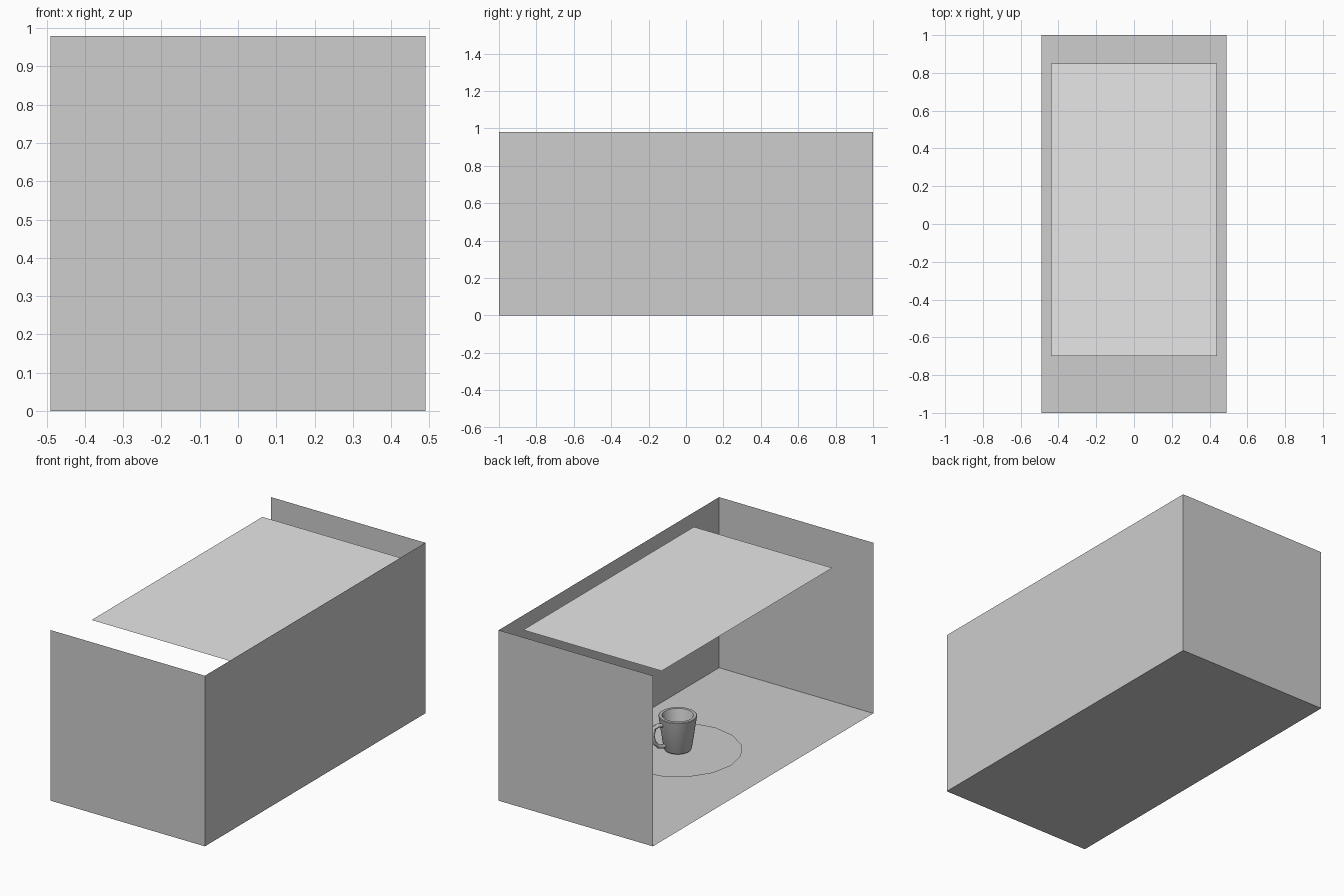
import bpy, bmesh, math
from mathutils import Vector

if "Cube" in bpy.data.objects:
    bpy.data.objects.remove(bpy.data.objects["Cube"])


def material(name, v):
    m = bpy.data.materials.new(name)
    m.diffuse_color = (v, v, v, 1)
    m.use_nodes = True
    m.node_tree.nodes["Principled BSDF"].inputs["Base Color"].default_value = m.diffuse_color
    return m


WALL = material("wall_grey", 0.61)
PANEL = material("panel_light_grey", 0.8)
MUG = material("mug_grey", 0.5)


def mesh_object(name, bm, mat):
    me = bpy.data.meshes.new(name)
    bm.to_mesh(me)
    bm.free()
    ob = bpy.data.objects.new(name, me)
    bpy.context.collection.objects.link(ob)
    me.materials.append(mat)
    return ob


def sheet(name, points, mat):
    bm = bmesh.new()
    bm.faces.new([bm.verts.new(p) for p in points])
    return mesh_object(name, bm, mat)


def flat(name, x, y0, y1, z, mat):
    return sheet(name, [(-x, y0, z), (x, y0, z), (x, y1, z), (-x, y1, z)], mat)


def smooth(ob):
    bpy.ops.object.select_all(action='DESELECT')
    ob.select_set(True)
    bpy.context.view_layer.objects.active = ob
    bpy.ops.object.shade_smooth_by_angle(angle=math.radians(40))


# Room: floor and three thin walls, open on the left and at the top
W, H = 0.49, 0.98
flat("floor", W, -1, 1, 0, WALL)
sheet("front_wall", [(-W, -1, 0), (W, -1, 0), (W, -1, H), (-W, -1, H)], WALL)
sheet("back_wall", [(W, 1, 0), (-W, 1, 0), (-W, 1, H), (W, 1, H)], WALL)
sheet("right_wall", [(W, -1, 0), (W, 1, 0), (W, 1, H), (W, -1, H)], WALL)

# Overhead panel
flat("ceiling_panel", 0.44, -0.70, 0.85, 0.937, PANEL)

# Round base sheet under the mug
C = Vector((0, 0.075, 0.07))
bm = bmesh.new()
bmesh.ops.create_circle(bm, cap_ends=True, segments=16, radius=0.338)
disc = mesh_object("round_base", bm, WALL)
disc.location = C

# Mug body: lathed profile, outside up and inside down
profile = [(0, 0), (0.062, 0), (0.069, 0.003), (0.074, 0.012), (0.1, 0.188),
           (0.101, 0.194), (0.098, 0.197), (0.082, 0.197), (0.079, 0.193),
           (0.062, 0.03), (0.054, 0.02), (0, 0.018)]
bm = bmesh.new()
verts = [bm.verts.new((r, 0, z)) for r, z in profile]
edges = [bm.edges.new(p) for p in zip(verts, verts[1:])]
bmesh.ops.spin(bm, geom=verts + edges, axis=(0, 0, 1), cent=(0, 0, 0),
               steps=32, angle=math.tau)
bmesh.ops.remove_doubles(bm, verts=bm.verts, dist=1e-5)
bmesh.ops.recalc_face_normals(bm, faces=bm.faces)
mug = mesh_object("mug_body", bm, MUG)
mug.location = C + Vector((0, 0, 0.003))
smooth(mug)

# Mug handle: round section swept along a curved path
path = [(0.088, 0.158), (0.115, 0.165), (0.142, 0.152), (0.152, 0.115),
        (0.142, 0.072), (0.115, 0.043), (0.074, 0.036)]
pts = [Vector((r, 0, z)) for r, z in path]
bm = bmesh.new()
rings = []
for i, p in enumerate(pts):
    t = (pts[min(i + 1, len(pts) - 1)] - pts[max(i - 1, 0)]).normalized()
    n = Vector((0, 1, 0)).cross(t)
    rings.append([bm.verts.new(p + 0.011 * (n * math.cos(a) + Vector((0, 1.1 * math.sin(a), 0))))
                  for a in [k * math.tau / 10 for k in range(10)]])
for a, b in zip(rings, rings[1:]):
    for k in range(10):
        j = (k + 1) % 10
        bm.faces.new((a[k], a[j], b[j], b[k]))
bmesh.ops.recalc_face_normals(bm, faces=bm.faces)
handle = mesh_object("mug_handle", bm, MUG)
handle.location = mug.location
handle.rotation_euler.z = math.radians(65)
smooth(handle)
